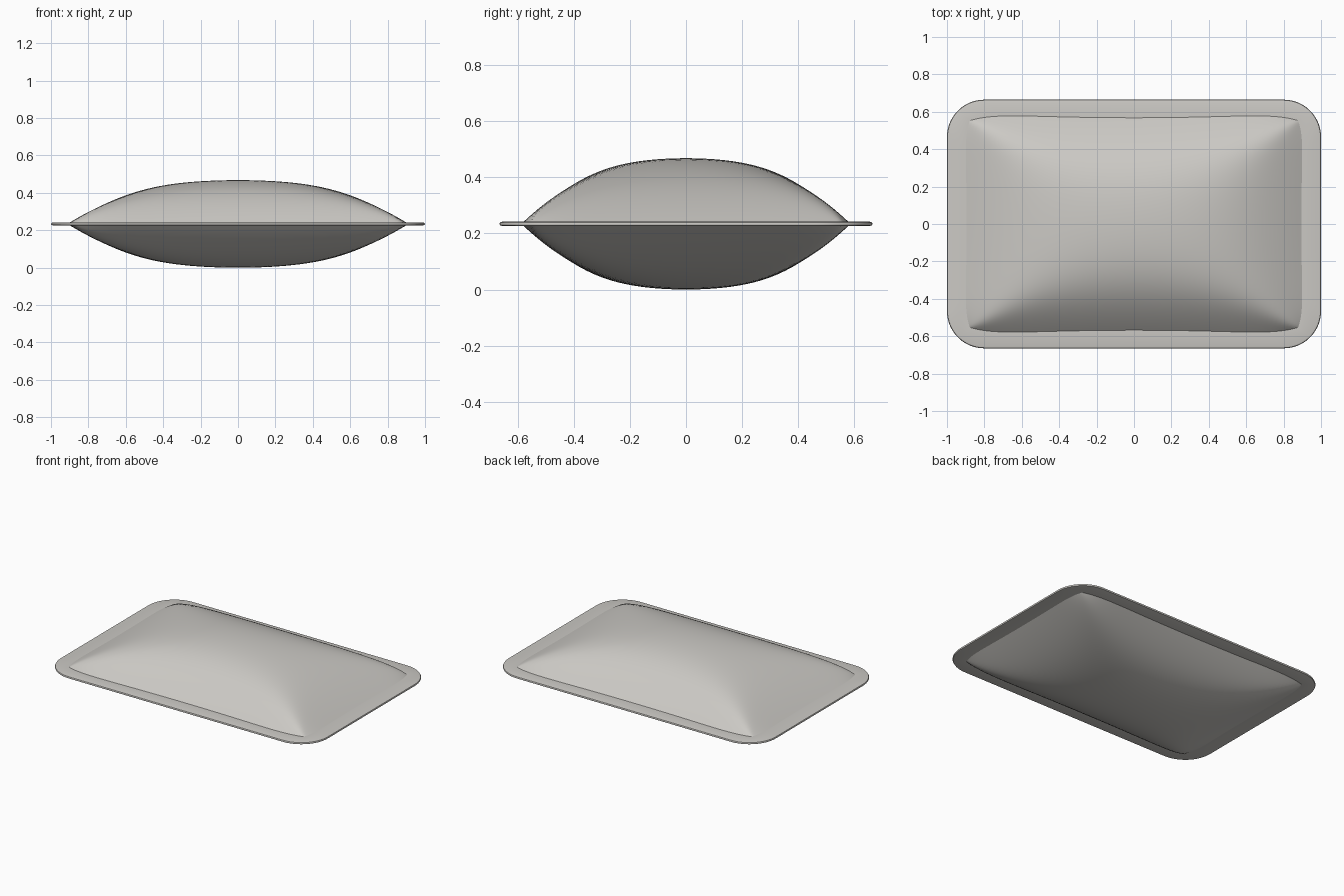
import bpy, bmesh, math
from mathutils import Vector

if "Cube" in bpy.data.objects:
    bpy.data.objects.remove(bpy.data.objects["Cube"], do_unlink=True)

N = 56                      # grid divisions per side
HALF_X, HALF_Y = 1.0, 0.665  # flange half size
RADIUS = 0.2                # flange corner radius
THICK = 0.008               # half thickness of the flange
PUFF = 0.226                # rise of the filling above the flange
MID = 0.234                 # height of the seam


def spaced(i):
    """Parameter from -1 to 1, denser towards the edges."""
    s = 2 * i / N - 1
    return 0.4 * s + 0.6 * math.sin(s * math.pi / 2)


def puffed(s, t):
    """Point on the stuffed panel, with softly ridged diagonals."""
    a, b = max(1 - s * s, 1e-4), max(1 - t * t, 1e-4)
    h = (2 / (a ** -4 + b ** -4)) ** 0.25
    x = s * (0.895 + 0.012 * t ** 2 - 0.03 * t ** 8)
    y = t * (0.568 + 0.025 * s ** 2 - 0.04 * s ** 8)
    return Vector((x, y, THICK + PUFF * h))


def outline(s, t, inset, z):
    """Point on the rounded outer edge of the flange."""
    p = Vector((s * HALF_X, t * HALF_Y))
    cx, cy = HALF_X - RADIUS, HALF_Y - RADIUS
    core = Vector((max(-cx, min(cx, p.x)), max(-cy, min(cy, p.y))))
    p = core + (p - core).normalized() * (RADIUS - inset)
    return Vector((p.x, p.y, z))


bm = bmesh.new()

# Stuffed panel
grid = [[bm.verts.new(puffed(spaced(i), spaced(j))) for j in range(N + 1)]
        for i in range(N + 1)]
for i in range(N):
    for j in range(N):
        bm.faces.new((grid[i][j], grid[i + 1][j], grid[i + 1][j + 1], grid[i][j + 1]))

# Flange rings, running round the panel and over the rounded rim
border = ([(i, 0) for i in range(N)] + [(N, j) for j in range(N)]
          + [(i, N) for i in range(N, 0, -1)] + [(0, j) for j in range(N, 0, -1)])
ring = [grid[i][j] for i, j in border]
for inset, z in ((0.012, THICK), (0.003, THICK * 0.7), (0, 0)):
    outer = [bm.verts.new(outline(spaced(i), spaced(j), inset, z)) for i, j in border]
    for k in range(len(ring)):
        n = (k + 1) % len(ring)
        bm.faces.new((ring[k], outer[k], outer[n], ring[n]))
    ring = outer

mesh = bpy.data.meshes.new("cushion")
bm.normal_update()
bm.to_mesh(mesh)
bm.free()

cushion = bpy.data.objects.new("cushion", mesh)
bpy.context.collection.objects.link(cushion)
cushion.location.z = MID

# Warm grey fabric
fabric = bpy.data.materials.new("warm grey fabric")
fabric.use_nodes = True
colour = (0.60, 0.585, 0.555, 1)
fabric.diffuse_color = colour
fabric.node_tree.nodes["Principled BSDF"].inputs["Base Color"].default_value = colour
mesh.materials.append(fabric)

# Smooth panel with a crisp seam
bpy.ops.object.select_all(action="DESELECT")
cushion.select_set(True)
bpy.context.view_layer.objects.active = cushion
bpy.ops.object.shade_smooth_by_angle(angle=math.radians(24))

# Matching underside
mirror = cushion.modifiers.new("underside", "MIRROR")
mirror.use_axis = (False, False, True)
mirror.merge_threshold = 0.0005
